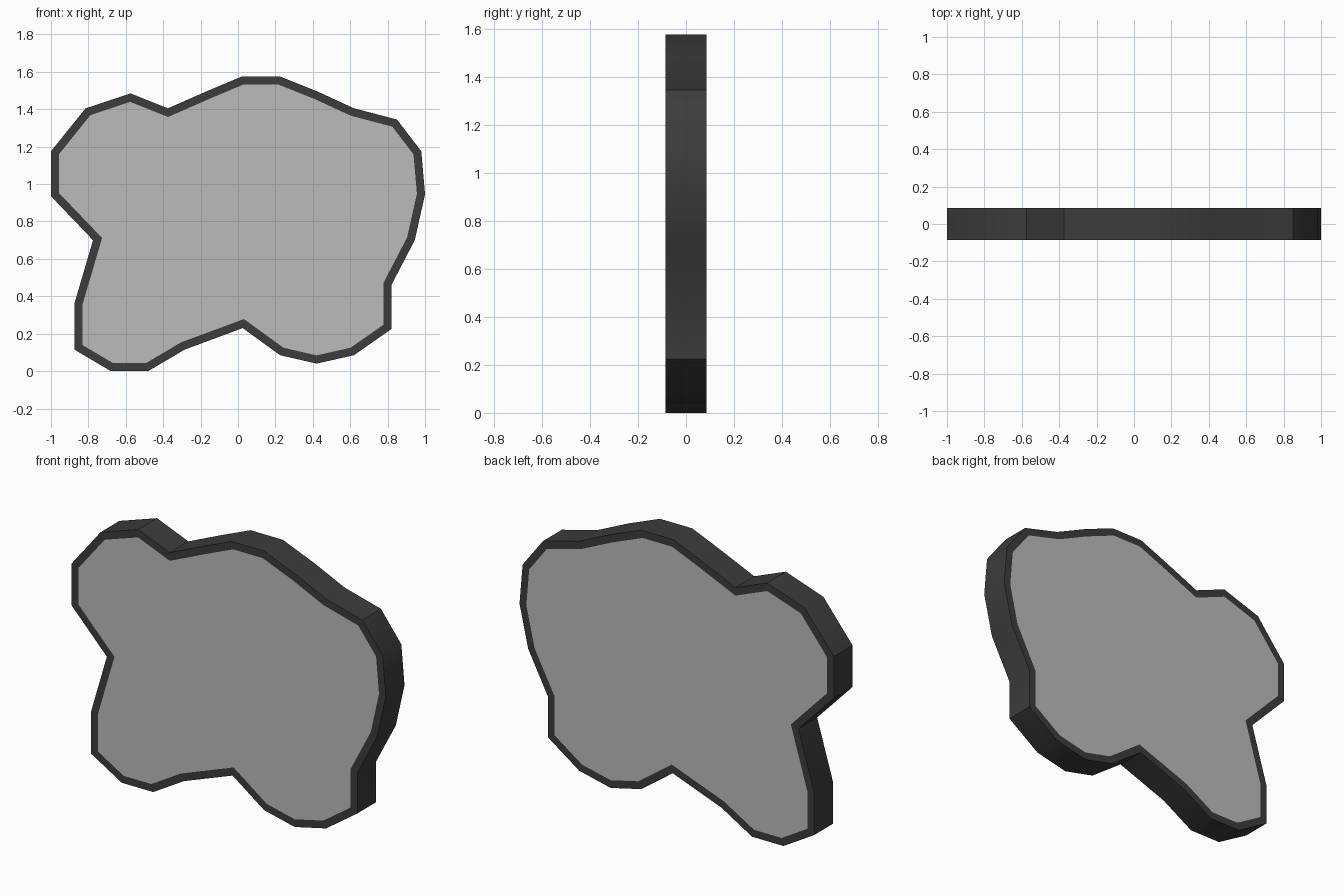
import bpy, bmesh, math

if "Cube" in bpy.data.objects:
    bpy.data.objects.remove(bpy.data.objects["Cube"])

HALF_DEPTH = 0.085
RIM = 0.043

# Outline of the puffy panel, clockwise in (x, z)
OUTLINE = [
    (-1.0, 1.175), (-.815, 1.405), (-.575, 1.485), (-.375, 1.405),
    (-.17, 1.495), (.02, 1.575), (.225, 1.575), (.425, 1.495),
    (.62, 1.405), (.85, 1.345), (.98, 1.175), (1.0, .945),
    (.945, .70), (.82, .46), (.82, .225), (.62, .085),
    (.42, .04), (.225, .085), (.025, .23), (-.285, .115),
    (-.48, 0), (-.68, 0), (-.875, .115), (-.875, .36),
    (-.775, .70), (-1.0, .935),
]


def material(name, value):
    mat = bpy.data.materials.new(name)
    mat.diffuse_color = (value, value, value, 1)
    mat.use_nodes = True
    mat.node_tree.nodes["Principled BSDF"].inputs["Base Color"].default_value = mat.diffuse_color
    return mat


# Solid slab from the outline
bm = bmesh.new()
front = bm.faces.new([bm.verts.new((x, -HALF_DEPTH, z)) for x, z in OUTLINE])
ext = bmesh.ops.extrude_face_region(bm, geom=[front], use_keep_orig=True)
moved = [v for v in ext["geom"] if isinstance(v, bmesh.types.BMVert)]
bmesh.ops.translate(bm, verts=moved, vec=(0, 2 * HALF_DEPTH, 0))
bmesh.ops.recalc_face_normals(bm, faces=bm.faces[:])

# Flush dark border around a pale panel, front and back
caps = [f for f in bm.faces if len(f.verts) > 4]
for f in bm.faces:
    f.material_index = 0
bmesh.ops.inset_region(bm, faces=caps, thickness=RIM, use_even_offset=True)
for f in bm.faces:
    f.material_index = 1 if len(f.verts) > 4 else 0

mesh = bpy.data.meshes.new("cloud_panel")
bm.to_mesh(mesh)
bm.free()
mesh.materials.append(material("dark_border", 0.045))
mesh.materials.append(material("pale_panel", 0.5))

panel = bpy.data.objects.new("cloud_panel", mesh)
bpy.context.collection.objects.link(panel)
bpy.context.view_layer.objects.active = panel
panel.select_set(True)
bpy.ops.object.shade_smooth_by_angle(angle=math.radians(35))
